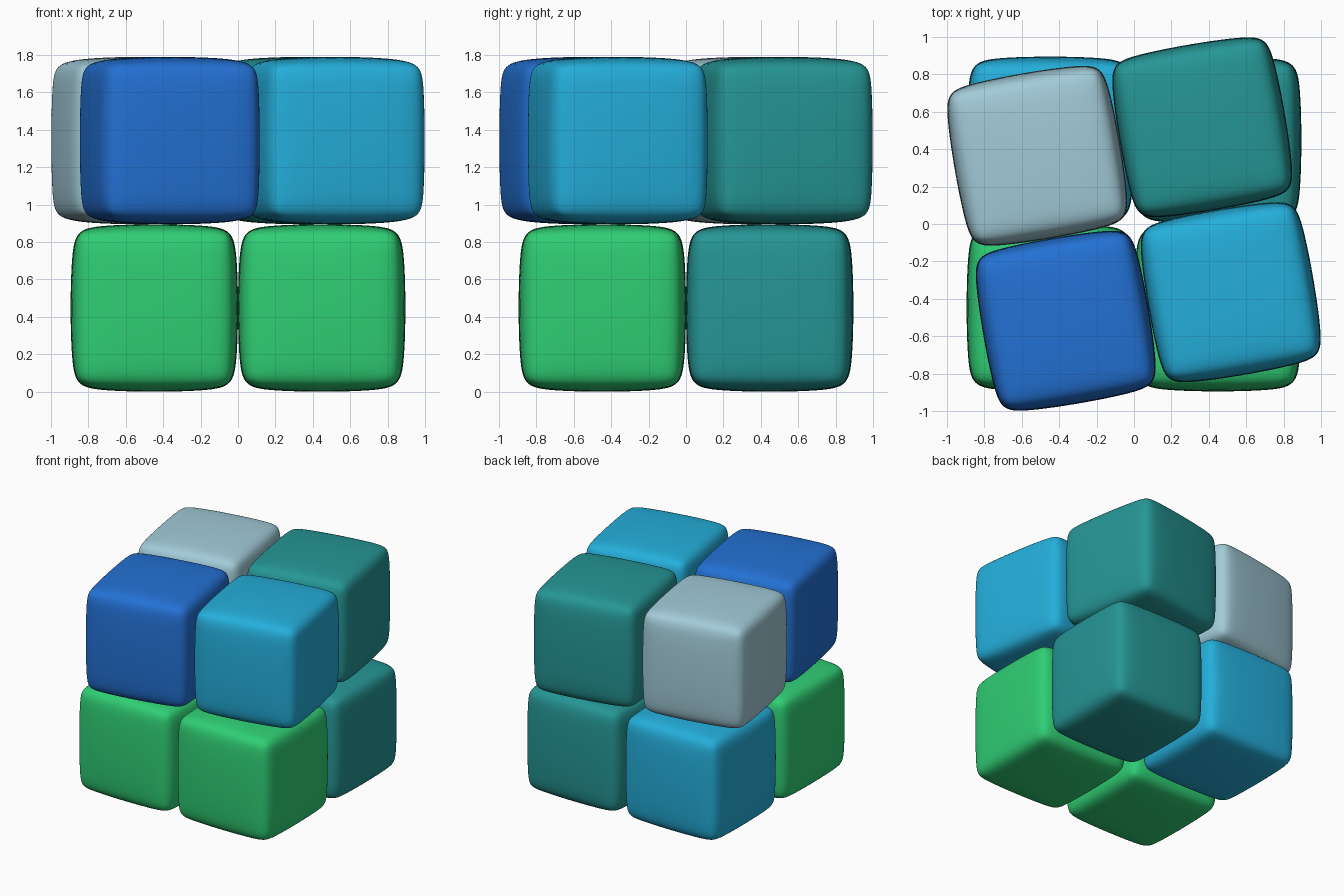
import bpy
from math import radians
from mathutils import Matrix, Vector

default = bpy.data.objects.get("Cube")
if default:
    bpy.data.objects.remove(default, do_unlink=True)

HALF = 0.4475      # half the size of one block
TURN = 9.8         # twist of the upper layer, in degrees


def material(name, rgb):
    linear = [((c / 255 + 0.055) / 1.055) ** 2.4 for c in rgb] + [1.0]
    mat = bpy.data.materials.new(name)
    mat.use_nodes = True
    mat.diffuse_color = linear
    mat.node_tree.nodes["Principled BSDF"].inputs["Base Color"].default_value = linear
    return mat


green = material("green", (47, 206, 116))
blue = material("royal blue", (35, 113, 212))
sky = material("sky blue", (36, 174, 218))
teal = material("teal", (37, 150, 149))
grey = material("pale blue grey", (162, 203, 216))


def block(name, mat, x, y, layer):
    """A soft, slightly swollen cube; the upper layer turns about the z axis."""
    bpy.ops.mesh.primitive_cube_add(size=1)
    obj = bpy.context.object
    obj.name = name
    obj.data.materials.append(mat)

    # chamfered cage, rounded by subdivision
    bevel = obj.modifiers.new("chamfer", 'BEVEL')
    bevel.width = 0.08
    bevel.segments = 1
    smooth = obj.modifiers.new("rounding", 'SUBSURF')
    smooth.levels = smooth.render_levels = 4
    bpy.ops.object.modifier_apply(modifier=bevel.name)
    bpy.ops.object.modifier_apply(modifier=smooth.name)
    bpy.ops.object.shade_smooth()

    # fit the rounded shape to its cell and put it in place
    scale = HALF / max(v.co.x for v in obj.data.vertices)
    centre = Vector((x, y, 2 * layer + 1)) * HALF
    spin = Matrix.Rotation(radians(TURN * layer), 4, 'Z')
    obj.data.transform(spin @ Matrix.Translation(centre) @ Matrix.Scale(scale, 4))
    return obj


# lower layer, square to the axes
block("lower_front_left_block", green, 1, -1, 0)
block("lower_front_right_block", green, -1, -1, 0)
block("lower_back_left_block", teal, 1, 1, 0)
block("lower_back_right_block", sky, -1, 1, 0)

# upper layer, twisted
block("upper_front_left_block", sky, 1, -1, 1)
block("upper_front_right_block", blue, -1, -1, 1)
block("upper_back_left_block", teal, 1, 1, 1)
block("upper_back_right_block", grey, -1, 1, 1)
